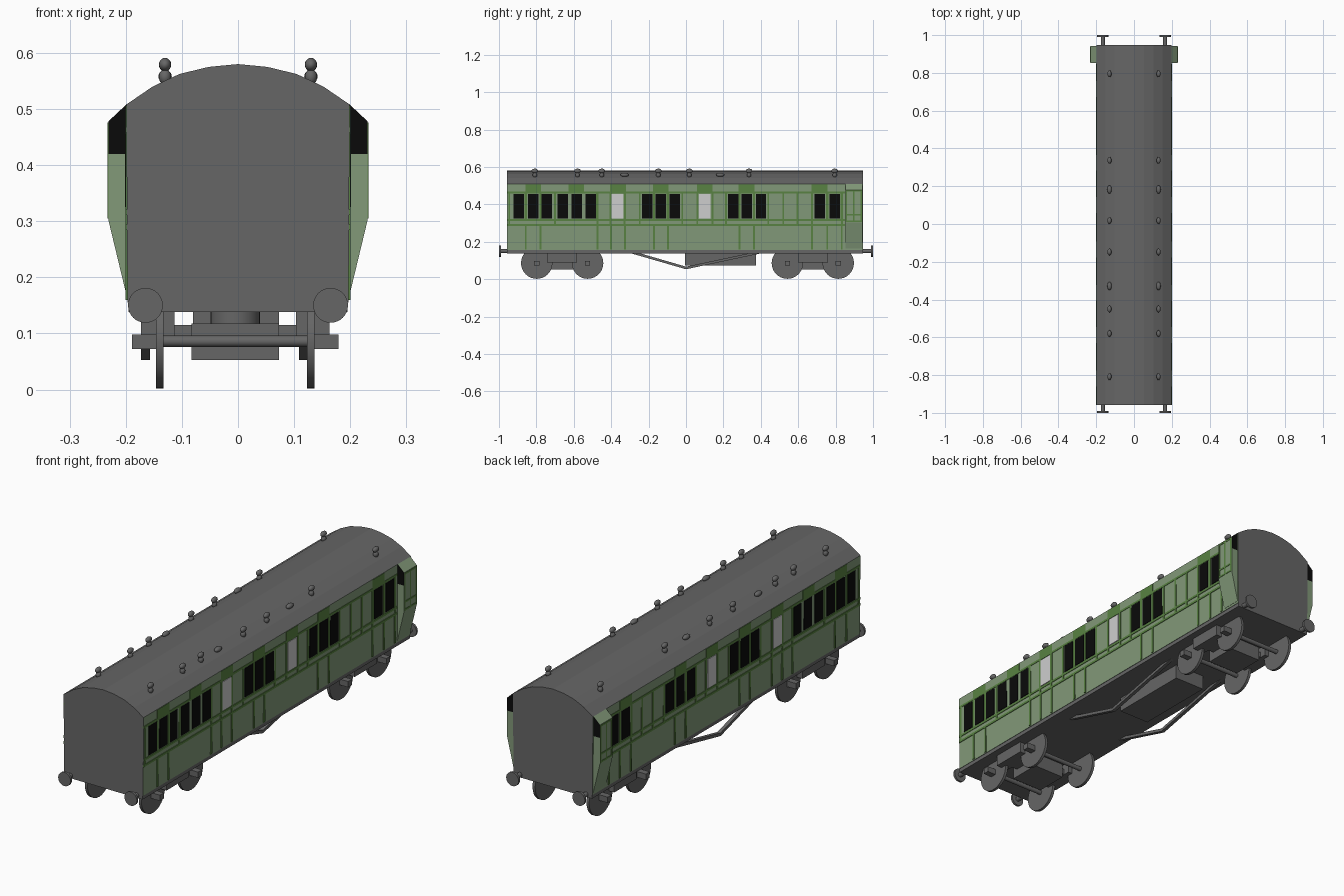
import bpy, bmesh, math
from mathutils import Matrix, Vector

if "Cube" in bpy.data.objects:
    bpy.data.objects.remove(bpy.data.objects["Cube"])


def material(name, rgb):
    m = bpy.data.materials.new(name)
    m.diffuse_color = (*rgb, 1)
    m.use_nodes = True
    m.node_tree.nodes["Principled BSDF"].inputs["Base Color"].default_value = m.diffuse_color
    return m


GREY = material("dark grey", (0.133, 0.133, 0.133))
LIGHT = material("pale green", (0.223, 0.319, 0.191))
DARK = material("moulding green", (0.098, 0.223, 0.054))
BLACK = material("window black", (0.003, 0.003, 0.003))
WHITE = material("frosted white", (0.617, 0.617, 0.617))


def finish(name, bm, mats, smooth=False):
    bmesh.ops.recalc_face_normals(bm, faces=bm.faces)
    me = bpy.data.meshes.new(name)
    bm.to_mesh(me)
    bm.free()
    for m in mats:
        me.materials.append(m)
    ob = bpy.data.objects.new(name, me)
    bpy.context.collection.objects.link(ob)
    if smooth:
        bpy.ops.object.select_all(action='DESELECT')
        ob.select_set(True)
        bpy.context.view_layer.objects.active = ob
        bpy.ops.object.shade_smooth_by_angle(angle=math.radians(40))
    return ob


def add_box(bm, x0, x1, y0, y1, z0, z1):
    mat = Matrix.Translation(((x0 + x1) / 2, (y0 + y1) / 2, (z0 + z1) / 2)) @ \
        Matrix.Diagonal((abs(x1 - x0), abs(y1 - y0), abs(z1 - z0), 1))
    bmesh.ops.create_cube(bm, size=1, matrix=mat)


def boxes(name, items, mat):
    bm = bmesh.new()
    for b in items:
        add_box(bm, *b)
    return finish(name, bm, [mat])


def add_cyl(bm, a, b, r, seg=32):
    a, b = Vector(a), Vector(b)
    rot = (b - a).to_track_quat('Z', 'Y').to_matrix().to_4x4()
    bmesh.ops.create_cone(bm, cap_ends=True, segments=seg, radius1=r, radius2=r,
                          depth=(b - a).length, matrix=Matrix.Translation((a + b) / 2) @ rot)


def prism(name, profile, y0, y1, mats, rule):
    """Extrude an x-z profile along y; rule picks the material slot."""
    bm = bmesh.new()
    f = bm.faces.new([bm.verts.new((x, y0, z)) for x, z in profile])
    g = bmesh.ops.extrude_face_region(bm, geom=[f])
    bmesh.ops.translate(bm, vec=(0, y1 - y0, 0),
                        verts=[v for v in g['geom'] if isinstance(v, bmesh.types.BMVert)])
    bmesh.ops.recalc_face_normals(bm, faces=bm.faces)
    for f in bm.faces:
        f.normal_update()
        f.material_index = rule(f)
    return finish(name, bm, mats)


Y0, Y1, SX = -0.957, 0.947, 0.197

# Body shell with arched roof: green sides, grey roof and ends
half = [(SX, 0.155), (0.199, 0.508), (0.152, 0.54), (0.104, 0.5625), (0.052, 0.575)]
prism("body_shell", half + [(0, 0.58)] + [(-x, z) for x, z in reversed(half)], Y0, Y1,
      [GREY, LIGHT], lambda f: int(abs(f.normal.x) > 0.9))

# Underframe and equipment box
boxes("underframe", [(-0.195, 0.195, Y0, Y1, 0.138, 0.16)], GREY)
boxes("equipment_box", [(-0.08, 0.073, -0.005, 0.375, 0.072, 0.14)], GREY)


def plates(name, rects, mat, depth):
    items = []
    for s in (-1, 1):
        for y0, y1, z0, z1 in rects:
            items.append((s * 0.195, s * (0.199 + depth), y0, y1, z0, z1))
    return boxes(name, items, mat)


# Windows on both sides
win = [-0.893, -0.816, -0.744, -0.66, -0.583, -0.508, -0.208, -0.134, -0.059,
       0.252, 0.324, 0.401, 0.714, 0.795]
plates("dark_windows", [(y - 0.028, y + 0.028, 0.325, 0.455) for y in win], BLACK, 0.002)
plates("frosted_windows", [(y - 0.031, y + 0.031, 0.325, 0.455) for y in (-0.366, 0.101)], WHITE, 0.002)

# Mouldings: waist and cornice rails, door edges, panel strips, blocks above doors
t = 0.005
rails = [(Y0, 0.85, z - t, z + t) for z in (0.316, 0.289, 0.463)]
doors = [-0.857, -0.778, -0.474, -0.401, -0.327, -0.171, -0.097, 0.286, 0.363, 0.674, 0.755, 0.833]
edges = [(y - t, y + t, 0.16, 0.29) for y in doors]
panels = [-0.945, -0.7, -0.474, -0.404, -0.328, -0.247, -0.02, 0.06, 0.142, 0.213,
          0.44, 0.52, 0.597, 0.674, 0.835]
strips = [(y - t, y + t, 0.29, 0.463) for y in panels]
strips += [(y - 0.006, y + 0.006, 0.316, 0.463) for y in doors]
blocks = [(y - 0.042, y + 0.042, 0.46, 0.506) for y in
          (-0.817, -0.587, -0.364, -0.135, 0.1, 0.324, 0.714)]
plates("side_mouldings", rails + edges + strips + blocks, DARK, 0.0015)

# Guard lookouts at the rear, dark glass at their ends
for s, side in ((-1, "left"), (1, "right")):
    low = [(0.19, 0.165), (0.198, 0.165), (0.231, 0.302), (0.231, 0.42), (0.19, 0.42)]
    top = [(0.19, 0.42), (0.231, 0.42), (0.231, 0.478), (0.199, 0.508), (0.19, 0.508)]
    prism(side + "_lookout_base", [(s * x, z) for x, z in low], 0.852, 0.943,
          [LIGHT], lambda f: 0)
    prism(side + "_lookout_top", [(s * x, z) for x, z in top], 0.852, 0.943,
          [LIGHT, BLACK], lambda f: int(abs(f.normal.y) > 0.9))
    trim = [(y - 0.004, y + 0.004, 0.305, 0.476) for y in (0.858, 0.897, 0.937)]
    trim += [(0.854, 0.941, z - 0.004, z + 0.004) for z in (0.31, 0.345, 0.472)]
    boxes(side + "_lookout_trim", [(s * 0.228, s * 0.2325, *r) for r in trim], DARK)

# Buffers
bm = bmesh.new()
for s in (-1, 1):
    for end, ye in ((-1, Y0), (1, Y1)):
        add_cyl(bm, (s * 0.165, ye - end * 0.01, 0.15), (s * 0.165, end * 0.993, 0.15), 0.011, 16)
        add_cyl(bm, (s * 0.165, end * 0.99, 0.15), (s * 0.165, end, 0.15), 0.031)
finish("buffers", bm, [GREY], True)

# Bogies: wheels, axles, side frames, axle boxes, bolster and pivot
for name, yc in (("front", -0.662), ("rear", 0.678)):
    ox = -0.005
    bm = bmesh.new()
    for dy in (-0.136, 0.136):
        y = yc + dy
        add_cyl(bm, (ox - 0.17, y, 0.086), (ox + 0.17, y, 0.086), 0.01, 16)
        for s in (-1, 1):
            add_cyl(bm, (ox + s * 0.128, y, 0.086), (ox + s * 0.141, y, 0.086), 0.084)
    finish(name + "_wheels", bm, [GREY], True)
    items = [(ox - 0.078, ox + 0.078, yc - 0.075, yc + 0.075, 0.053, 0.118)]
    for s in (-1, 1):
        items.append((ox + s * 0.108, ox + s * 0.168, yc - 0.08, yc + 0.08, 0.088, 0.14))
        items.append((ox + s * 0.07, ox + s * 0.11, yc - 0.05, yc + 0.05, 0.09, 0.115))
        for dy in (-0.136, 0.136):
            items.append((ox + s * 0.14, ox + s * 0.184, yc + dy - 0.014, yc + dy + 0.014, 0.072, 0.098))
    boxes(name + "_bogie_frame", items, GREY)
    bm = bmesh.new()
    add_cyl(bm, (ox, yc, 0.115), (ox, yc, 0.142), 0.044)
    finish(name + "_bogie_pivot", bm, [GREY], True)

# Truss rods under the middle
path = [(-0.30, 0.14), (0.0, 0.053), (0.41, 0.14)]
band = path + [(y, z + 0.014) for y, z in reversed(path)]
bm = bmesh.new()
for x in (-0.165, 0.117):
    a = [bm.verts.new((x - 0.008, y, z)) for y, z in band]
    b = [bm.verts.new((x + 0.008, y, z)) for y, z in band]
    for i in range(6):
        j = (i + 1) % 6
        bm.faces.new((a[i], a[j], b[j], b[i]))
    for v in (a, b):
        for q in ((0, 1, 4, 5), (1, 2, 3, 4)):
            bm.faces.new([v[k] for k in q])
finish("truss_rods", bm, [GREY])

# Roof ventilators: domed base with a ball on top, plus low domes
bm = bmesh.new()


def ball(x, y, z, rx, ry, rz):
    bmesh.ops.create_uvsphere(bm, u_segments=16, v_segments=10, radius=1,
                              matrix=Matrix.Translation((x, y, z)) @ Matrix.Diagonal((rx, ry, rz, 1)))


for x in (-0.13, 0.13):
    for y in (-0.808, -0.58, -0.45, -0.148, 0.018, 0.337, 0.795):
        ball(x, y, 0.557, 0.011, 0.012, 0.014)
        ball(x, y, 0.579, 0.011, 0.018, 0.012)
    for y in (-0.328, 0.183):
        ball(x, y, 0.558, 0.012, 0.022, 0.011)
finish("roof_ventilators", bm, [GREY], True)
